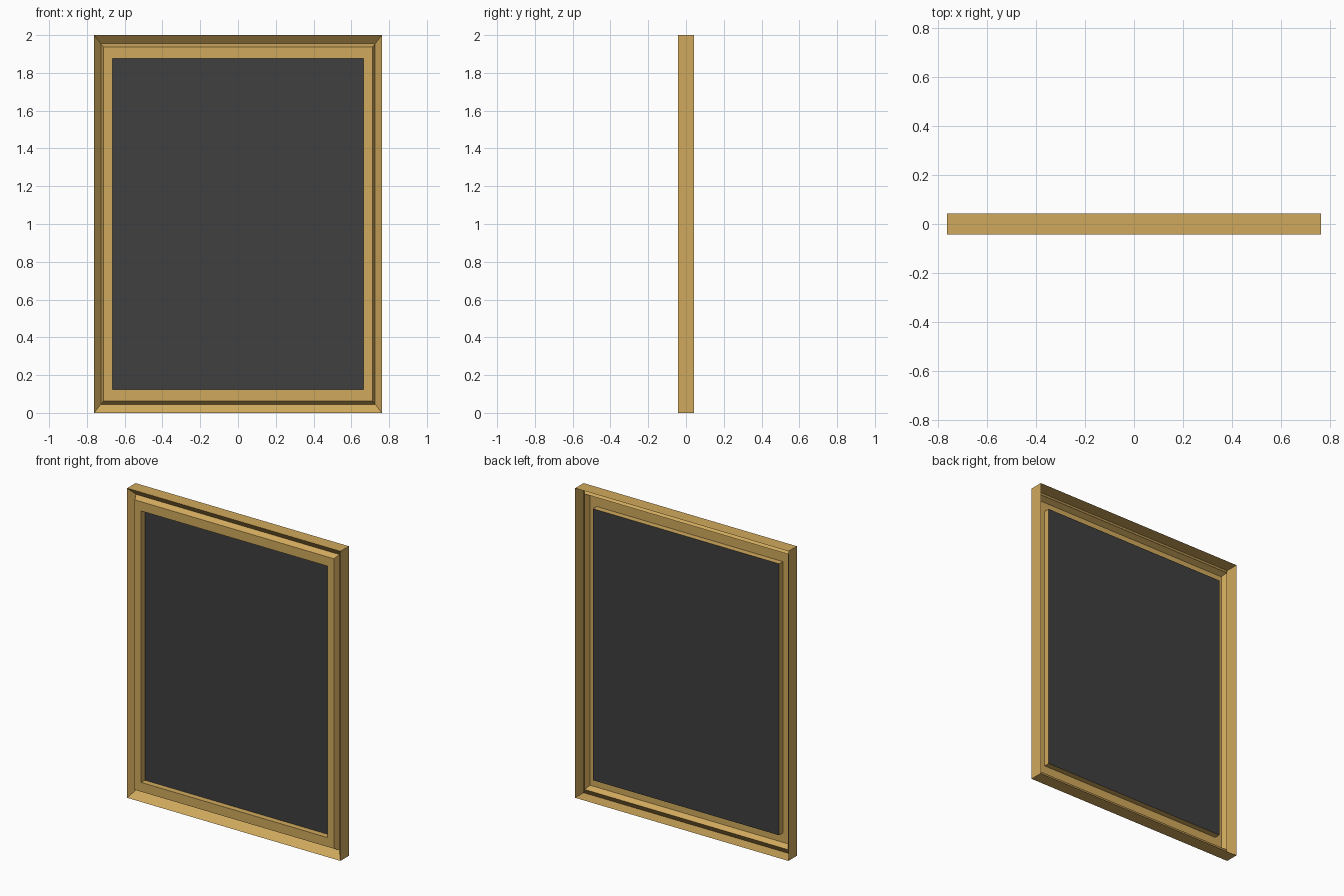
import bpy, bmesh

if "Cube" in bpy.data.objects:
    bpy.data.objects.remove(bpy.data.objects["Cube"])


def material(name, rgb):
    m = bpy.data.materials.new(name)
    m.diffuse_color = (*rgb, 1.0)
    m.use_nodes = True
    m.node_tree.nodes["Principled BSDF"].inputs["Base Color"].default_value = m.diffuse_color
    return m


def make_object(name, bm, mat):
    me = bpy.data.meshes.new(name)
    bm.to_mesh(me)
    bm.free()
    me.materials.append(mat)
    ob = bpy.data.objects.new(name, me)
    bpy.context.collection.objects.link(ob)
    return ob


gold = material("antique gold", (0.64, 0.40, 0.11))
dark = material("dark panel", (0.05, 0.05, 0.05))

HALF_W, HEIGHT = 0.762, 2.0


def rectangle(bm, inset, y):
    """Rectangle ring inset from the outline; top and bottom rails are wider."""
    x = HALF_W - inset
    z0 = inset * 1.27
    z1 = HEIGHT - z0
    return [bm.verts.new(p) for p in ((-x, y, z0), (x, y, z0), (x, y, z1), (-x, y, z1))]


# Moulding: open-backed shell, mitred at corners (inset, depth)
profile = [
    (0.0, 0.043),     # back edge of the outer wall
    (0.0, -0.043),    # front rim
    (0.036, -0.003),  # bottom of the groove
    (0.050, -0.038),  # flat face, outer edge
    (0.097, -0.038),  # flat face, inner edge
    (0.097, 0.0),     # reveal down to the panel
]
bm = bmesh.new()
rings = [rectangle(bm, i, y) for i, y in profile]
for a, b in zip(rings, rings[1:]):
    for k in range(4):
        n = (k + 1) % 4
        bm.faces.new((a[k], a[n], b[n], b[k]))
make_object("frame_moulding", bm, gold)

# Panel filling the opening
bm = bmesh.new()
bm.faces.new(rectangle(bm, 0.097, 0.0))
make_object("picture_panel", bm, dark)
